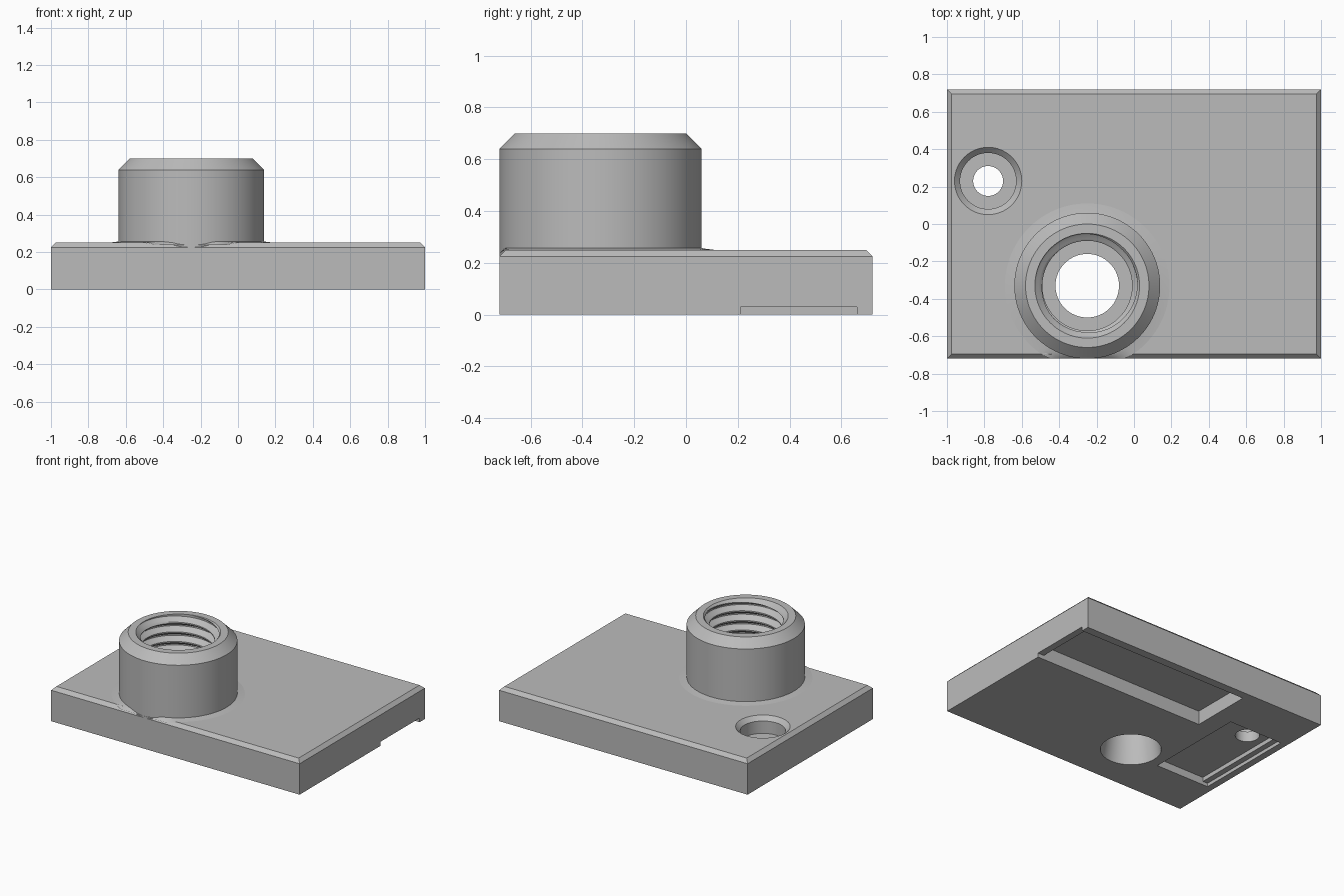
import bpy, bmesh, math

if "Cube" in bpy.data.objects:
    bpy.data.objects.remove(bpy.data.objects["Cube"], do_unlink=True)

grey = bpy.data.materials.new("plain_grey")
grey.use_nodes = True
COLOUR = (0.5, 0.5, 0.5, 1)
grey.diffuse_color = COLOUR
grey.node_tree.nodes["Principled BSDF"].inputs["Base Color"].default_value = COLOUR

HALF_Y, TOP, CHAMFER = 0.72, 0.25, 0.025
BOSS = (-0.25, -0.33)
SCREW = (-0.78, 0.23)


def make_object(name, bm):
    bmesh.ops.remove_doubles(bm, verts=bm.verts, dist=1e-5)
    bmesh.ops.recalc_face_normals(bm, faces=bm.faces)
    mesh = bpy.data.meshes.new(name)
    bm.to_mesh(mesh)
    bm.free()
    mesh.materials.append(grey)
    obj = bpy.data.objects.new(name, mesh)
    bpy.context.collection.objects.link(obj)
    return obj


def revolve(name, centre, column, segments=96, closed=False):
    """Sweep column(angle), a list of (radius, z), around a vertical axis."""
    bm = bmesh.new()
    cols = []
    for i in range(segments + 1):
        a = 2 * math.pi * i / segments
        cols.append([bm.verts.new((centre[0] + r * math.cos(a),
                                   centre[1] + r * math.sin(a), z))
                     for r, z in column(a)])
    for c, d in zip(cols, cols[1:]):
        for j in range(len(c) - 1):
            bm.faces.new((c[j], d[j], d[j + 1], c[j + 1]))
    if closed:
        bmesh.ops.remove_doubles(bm, verts=bm.verts, dist=1e-5)
        bmesh.ops.holes_fill(bm, edges=[e for e in bm.edges if e.is_boundary])
    return make_object(name, bm)


def loft_boxes(name, layers):
    """Join stacked rectangles given as (x0, x1, y0, y1, z)."""
    bm = bmesh.new()
    rings = [[bm.verts.new((x, y, z)) for x, y in
              ((x0, y0), (x1, y0), (x1, y1), (x0, y1))]
             for x0, x1, y0, y1, z in layers]
    for a, b in zip(rings, rings[1:]):
        for i in range(4):
            k = (i + 1) % 4
            bm.faces.new((a[i], a[k], b[k], b[i]))
    bm.faces.new(rings[0])
    bm.faces.new(rings[-1])
    return make_object(name, bm)


def box(name, x0, x1, y0, y1, z0, z1):
    return loft_boxes(name, [(x0, x1, y0, y1, z0), (x0, x1, y0, y1, z1)])


def cut(target, cutter):
    mod = target.modifiers.new(cutter.name, "BOOLEAN")
    mod.operation = "DIFFERENCE"
    mod.solver = "EXACT"
    mod.object = cutter
    bpy.context.view_layer.update()
    evaluated = target.evaluated_get(bpy.context.evaluated_depsgraph_get())
    mesh = bpy.data.meshes.new_from_object(evaluated)
    target.modifiers.clear()
    target.data = mesh
    bpy.data.objects.remove(cutter, do_unlink=True)


# Base plate with a chamfered top edge
inner = HALF_Y - CHAMFER
base_plate = loft_boxes("base_plate", [
    (-1, 1, -HALF_Y, HALF_Y, 0),
    (-1, 1, -HALF_Y, HALF_Y, TOP - CHAMFER),
    (CHAMFER - 1, 1 - CHAMFER, -inner, inner, TOP)])

# Underside: long pocket with a shallow opening on one side
cut(base_plate, box("long_pocket", -0.38, 0.95, 0.21, 0.66, -0.1, 0.1))
cut(base_plate, box("side_opening", 0.9, 1.1, 0.21, 0.66, -0.1, 0.03))
# Underside: small pocket with a stepped edge
cut(base_plate, box("small_pocket", -0.91, -0.52, -0.38, 0.37, -0.1, 0.055))
cut(base_plate, box("pocket_step", -0.95, -0.6, -0.38, 0.37, -0.1, 0.025))

# Counterbored screw hole and tapered through hole
cut(base_plate, revolve("screw_hole", SCREW, lambda a: [
    (0.08, -0.1), (0.08, 0.13), (0.15, 0.13), (0.15, 0.22),
    (0.18, 0.25), (0.18, 0.3)], 64, True))
cut(base_plate, revolve("through_hole", BOSS, lambda a: [
    (0.2, -0.1), (0.2, 0), (0.17, 0.2), (0.17, 0.3)], 64, True))

# Threaded boss: chamfered outside, helical groove inside
PITCH, ROWS, RIM = 0.07, 8, 0.7


def boss_column(a):
    turn = a / (2 * math.pi)
    points = [(0.39, 0.2), (0.39, 0.64), (0.33, RIM), (0.28, RIM)]
    for j in range(ROWS * 8, -ROWS, -1):
        z = TOP + PITCH * (j / ROWS + turn - 0.5)
        z = min(RIM, max(TOP, z))
        phase = (z / PITCH - turn) % 1
        groove = 0.24 + 0.04 * min(1, max(0, 1.5 - abs(phase - 0.5) * 4))
        points.append((max(groove, 0.28 - (RIM - z)), z))
    return points


boss = revolve("threaded_boss", BOSS, boss_column)

# Thin fillet around the foot of the boss, following the plate chamfer
foot = revolve("boss_foot", BOSS, lambda a: [
    (0.385, TOP + 0.008), (0.4, TOP + 0.005), (0.44, TOP)])
for v in foot.data.vertices:
    v.co.y = max(v.co.y, -HALF_Y)
    v.co.z = min(v.co.z, TOP - CHAMFER + v.co.y + HALF_Y + 0.012)

# Smooth the round walls, keep the edges sharp
bpy.ops.object.select_all(action="DESELECT")
for obj in (base_plate, boss, foot):
    obj.select_set(True)
    bpy.context.view_layer.objects.active = obj
bpy.ops.object.shade_smooth_by_angle(angle=math.radians(25))
